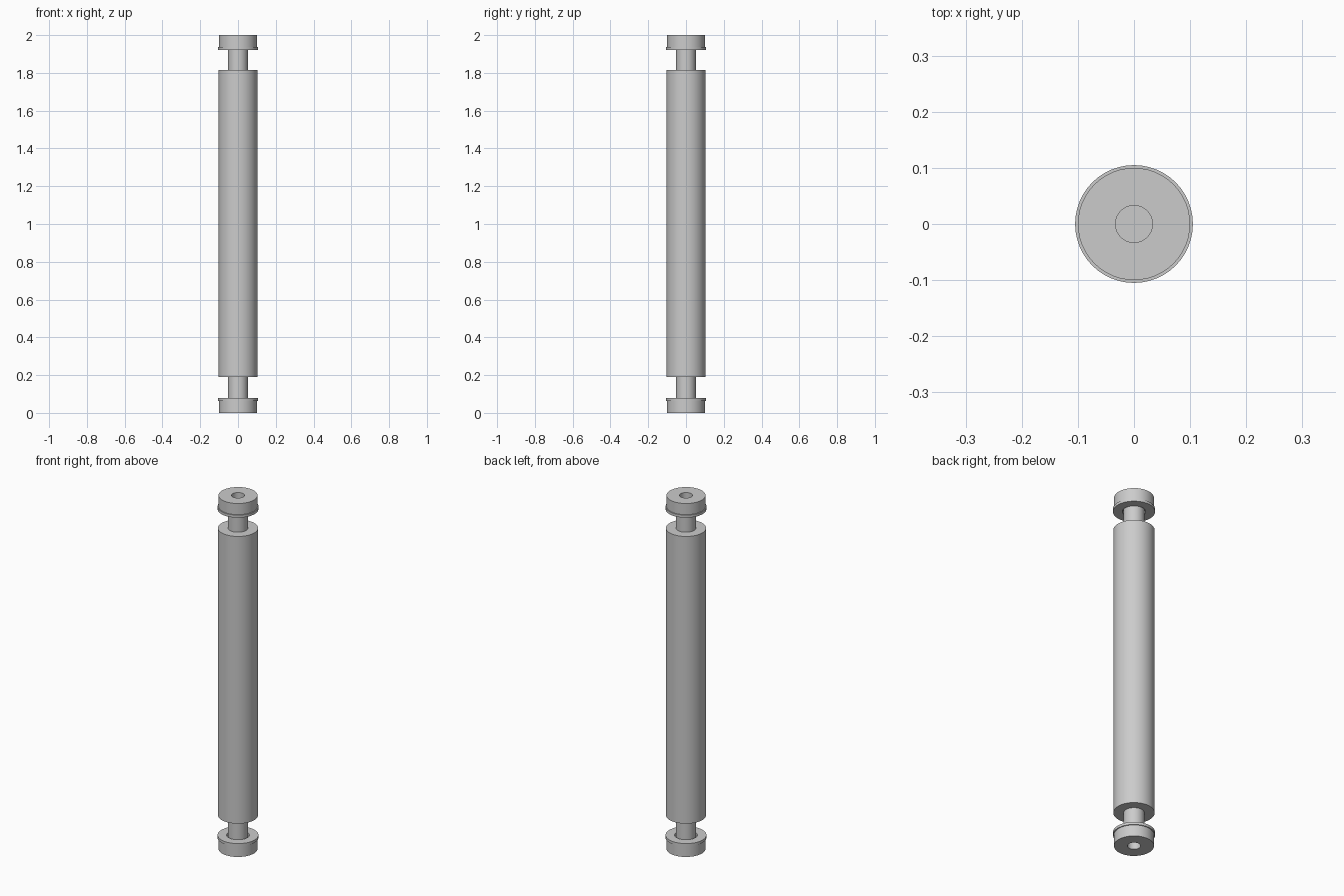
import bpy
import bmesh
import math

cube = bpy.data.objects.get("Cube")
if cube:
    bpy.data.objects.remove(cube, do_unlink=True)

SIDES = 48

grey = bpy.data.materials.new("plain grey")
grey.use_nodes = True
colour = (0.6, 0.6, 0.6, 1)
grey.diffuse_color = colour
grey.node_tree.nodes["Principled BSDF"].inputs["Base Color"].default_value = colour


def lathe(name, profile, flip=False):
    """Spin a (radius, height) profile about z; flip mirrors it to the top end."""
    bm = bmesh.new()
    points = [(r, 2 - z if flip else z) for r, z in profile]
    verts = [bm.verts.new((r, 0, z)) for r, z in points]
    edges = [bm.edges.new(pair) for pair in zip(verts, verts[1:])]
    bmesh.ops.spin(bm, geom=verts + edges, cent=(0, 0, 0), axis=(0, 0, 1),
                   angle=math.tau, steps=SIDES, use_merge=True)
    bmesh.ops.remove_doubles(bm, verts=bm.verts, dist=0.0001)
    bmesh.ops.recalc_face_normals(bm, faces=bm.faces)
    mesh = bpy.data.meshes.new(name)
    bm.to_mesh(mesh)
    bm.free()
    mesh.materials.append(grey)
    obj = bpy.data.objects.new(name, mesh)
    bpy.context.collection.objects.link(obj)
    bpy.ops.object.select_all(action='DESELECT')
    obj.select_set(True)
    bpy.context.view_layer.objects.active = obj
    bpy.ops.object.shade_smooth_by_angle(angle=math.radians(30))


# Main roller
lathe("roller_body", [(0, 0.19), (0.103, 0.19), (0.103, 1.815), (0, 1.815)])

# Matching shaft and flanged cap at each end
for end, flip in (("bottom", False), ("top", True)):
    lathe(end + "_shaft", [(0, 0.05), (0.052, 0.05), (0.052, 0.19), (0, 0.19)], flip)
    # Cap with a blind hole outside, a lip and a shallow recess round the shaft
    lathe(end + "_cap", [
        (0, 0.045), (0.033, 0.045), (0.033, 0), (0.1, 0), (0.1, 0.063),
        (0.105, 0.063), (0.105, 0.078), (0.058, 0.078), (0.058, 0.06),
        (0, 0.06)], flip)
